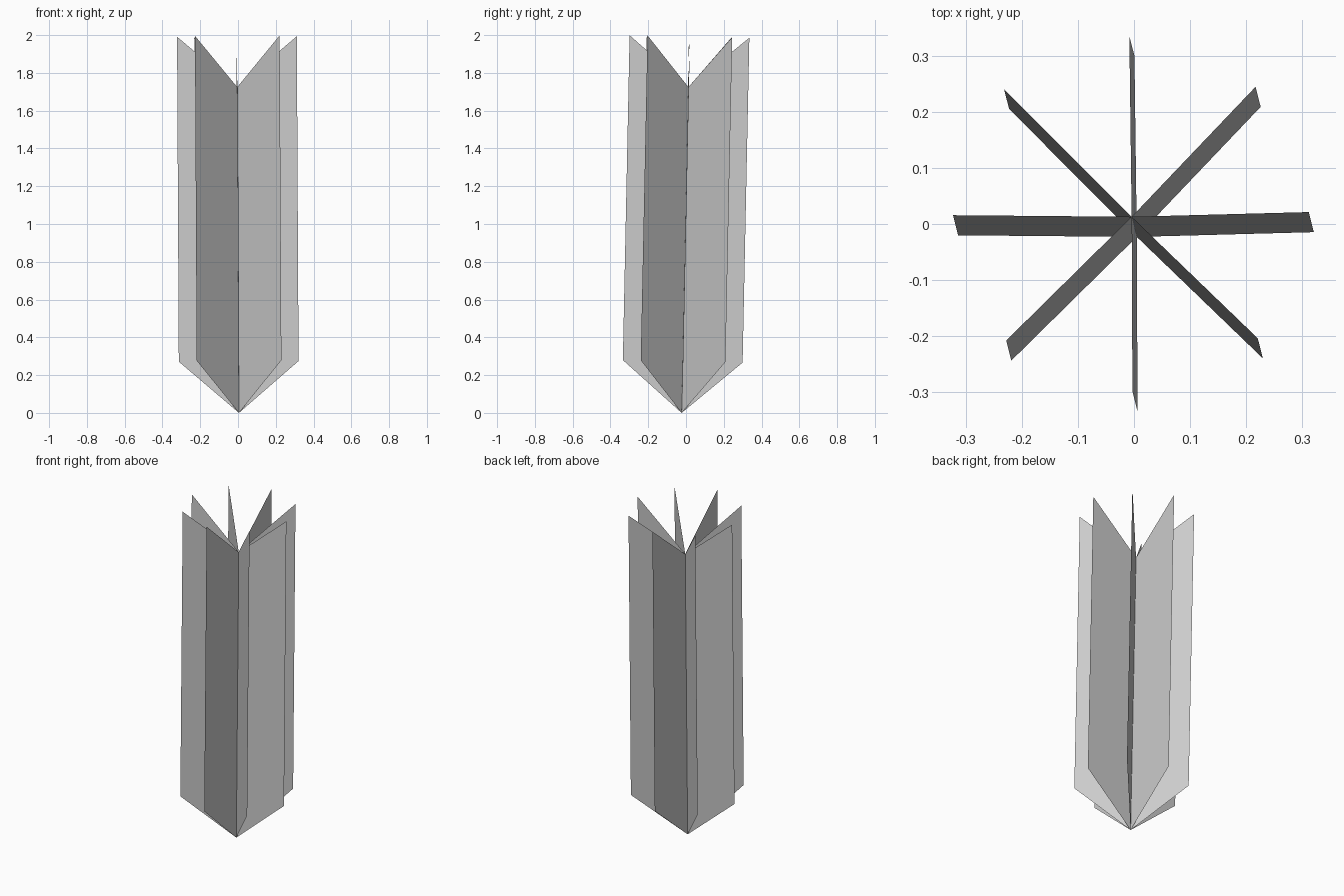
import bpy
from math import radians
from mathutils import Matrix, Vector

if "Cube" in bpy.data.objects:
    bpy.data.objects.remove(bpy.data.objects["Cube"])

FINS = 8
# Fin profile (radius, height): slanted sheet from the axis outward
PROFILE = [(0, 0), (0.317, 0.273), (0.317, 1.993), (0, 1.725)]

# Slight lean of the whole cluster around its foot
LEAN = (Matrix.Translation((0.005, -0.023, 0))
        @ Matrix.Rotation(-0.0208, 4, 'X')
        @ Matrix.Rotation(-0.0053, 4, 'Y'))


def make_fin(name, angle):
    place = LEAN @ Matrix.Rotation(angle, 4, 'Z')
    mesh = bpy.data.meshes.new(name)
    mesh.from_pydata([place @ Vector((r, 0, z)) for r, z in PROFILE],
                     [], [(0, 1, 2, 3)])
    obj = bpy.data.objects.new(name, mesh)
    bpy.context.collection.objects.link(obj)


# Eight thin fins radiating from the shared axis
for i in range(FINS):
    make_fin(f"fin_{i + 1}", radians(0.5 + i * 360 / FINS))
